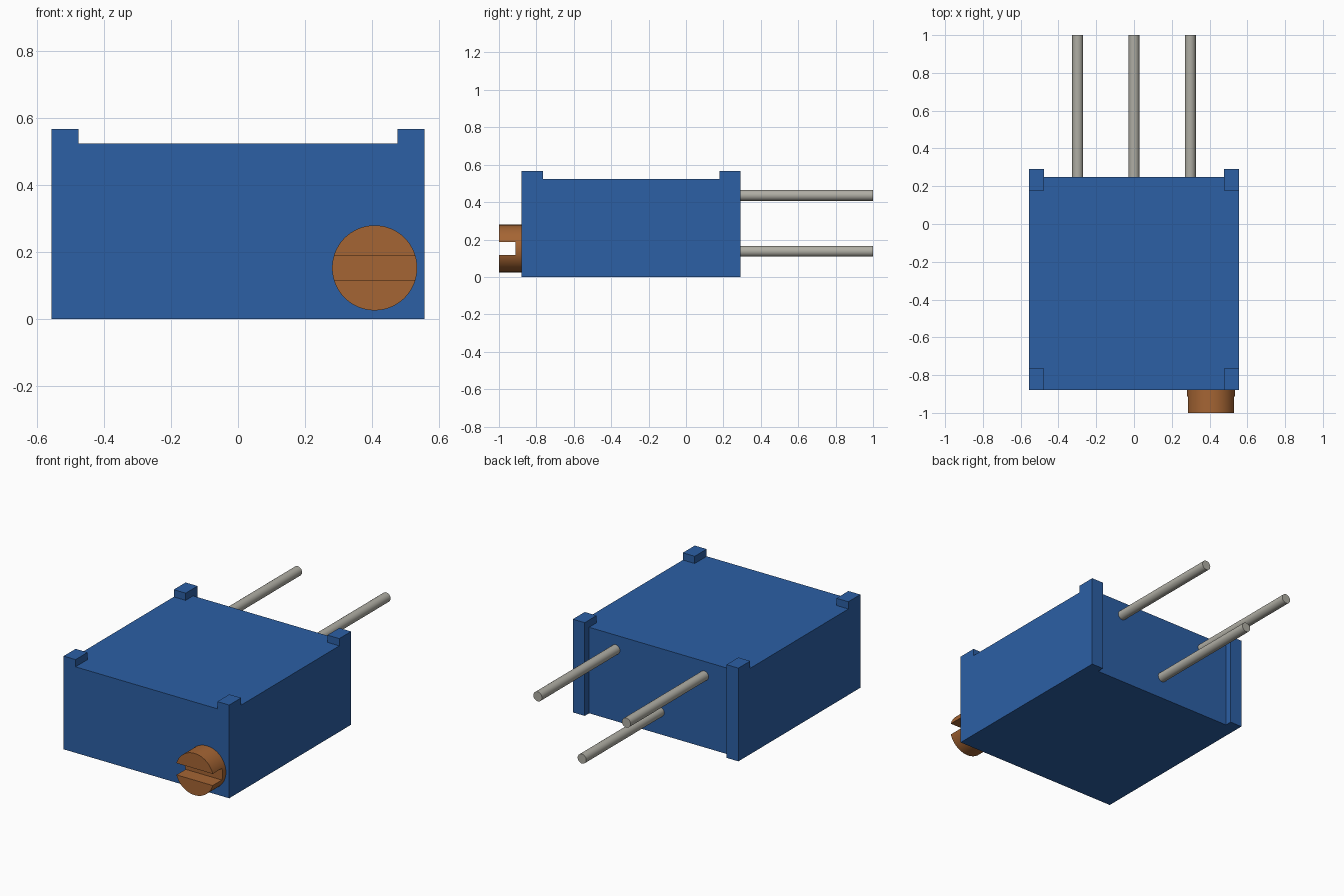
import bpy, bmesh, math
from mathutils import Matrix

if "Cube" in bpy.data.objects:
    bpy.data.objects.remove(bpy.data.objects["Cube"])


def material(name, rgb):
    m = bpy.data.materials.new(name)
    m.diffuse_color = (*rgb, 1)
    m.use_nodes = True
    m.node_tree.nodes["Principled BSDF"].inputs["Base Color"].default_value = m.diffuse_color
    return m


BLUE = material("blue plastic", (0.025, 0.115, 0.376))
COPPER = material("copper brown", (0.376, 0.130, 0.034))
STEEL = material("pin grey", (0.43, 0.42, 0.37))


def finish(name, bm, mat, smooth=False):
    bmesh.ops.recalc_face_normals(bm, faces=bm.faces)
    me = bpy.data.meshes.new(name)
    bm.to_mesh(me)
    bm.free()
    ob = bpy.data.objects.new(name, me)
    bpy.context.collection.objects.link(ob)
    me.materials.append(mat)
    bpy.ops.object.select_all(action='DESELECT')
    ob.select_set(True)
    bpy.context.view_layer.objects.active = ob
    if smooth:
        bpy.ops.object.shade_smooth_by_angle(angle=math.radians(35))
    return ob


def extrude_x(name, profile, x0, x1, mat):
    """Extrude a (y, z) profile from x0 to x1."""
    bm = bmesh.new()
    face = bm.faces.new([bm.verts.new((x0, y, z)) for y, z in profile])
    new = bmesh.ops.extrude_face_region(bm, geom=[face])["geom"]
    bmesh.ops.translate(bm, vec=(x1 - x0, 0, 0),
                        verts=[v for v in new if isinstance(v, bmesh.types.BMVert)])
    return finish(name, bm, mat)


def rect(y0, y1, z0, z1):
    return [(y0, z0), (y1, z0), (y1, z1), (y0, z1)]


def rod(name, x, z, r, y0, y1, sides, mat):
    """Round bar lying along y."""
    bm = bmesh.new()
    bmesh.ops.create_cone(bm, cap_ends=True, segments=sides, radius1=r, radius2=r,
                          depth=y1 - y0,
                          matrix=Matrix.Translation((x, (y0 + y1) / 2, z))
                          @ Matrix.Rotation(math.pi / 2, 4, 'X'))
    return finish(name, bm, mat, smooth=True)


HALF, TAB = 0.557, 0.08
FRONT, BACK, TOP, TAB_TOP = -0.88, 0.25, 0.523, 0.567

# housing block
extrude_x("housing", rect(FRONT, BACK, 0, TOP), -HALF, HALF, BLUE)

# corner stand-offs: front tabs on top, back ones run down the rear edge
back_profile = [(0.178, TOP), (BACK, TOP), (BACK, 0), (0.292, 0),
                (0.292, TAB_TOP), (0.178, TAB_TOP)]
for side, s in (("left", -1), ("right", 1)):
    x0, x1 = sorted((s * HALF, s * (HALF - TAB)))
    extrude_x(f"front_tab_{side}", rect(FRONT, -0.765, TOP, TAB_TOP), x0, x1, BLUE)
    extrude_x(f"back_post_{side}", back_profile, x0, x1, BLUE)

# contact pins, middle one set low
for name, x, z in (("left", -0.298, 0.436), ("middle", 0, 0.137), ("right", 0.298, 0.436)):
    rod(f"pin_{name}", x, z, 0.029, BACK, 1.0, 24, STEEL)

# adjustment screw with a slot cut across its head
cutter = extrude_x("slot_cutter", rect(-1.1, -0.912, 0.116, 0.187), 0.2, 0.62, COPPER)
cutter.hide_render = True
screw = rod("adjustment_screw", 0.408, 0.152, 0.127, -1.0, FRONT, 64, COPPER)
cut = screw.modifiers.new("slot", 'BOOLEAN')
cut.operation, cut.solver, cut.object = 'DIFFERENCE', 'EXACT', cutter
bpy.ops.object.modifier_apply(modifier=cut.name)
bpy.data.objects.remove(cutter)
bpy.ops.object.shade_smooth_by_angle(angle=math.radians(35))
